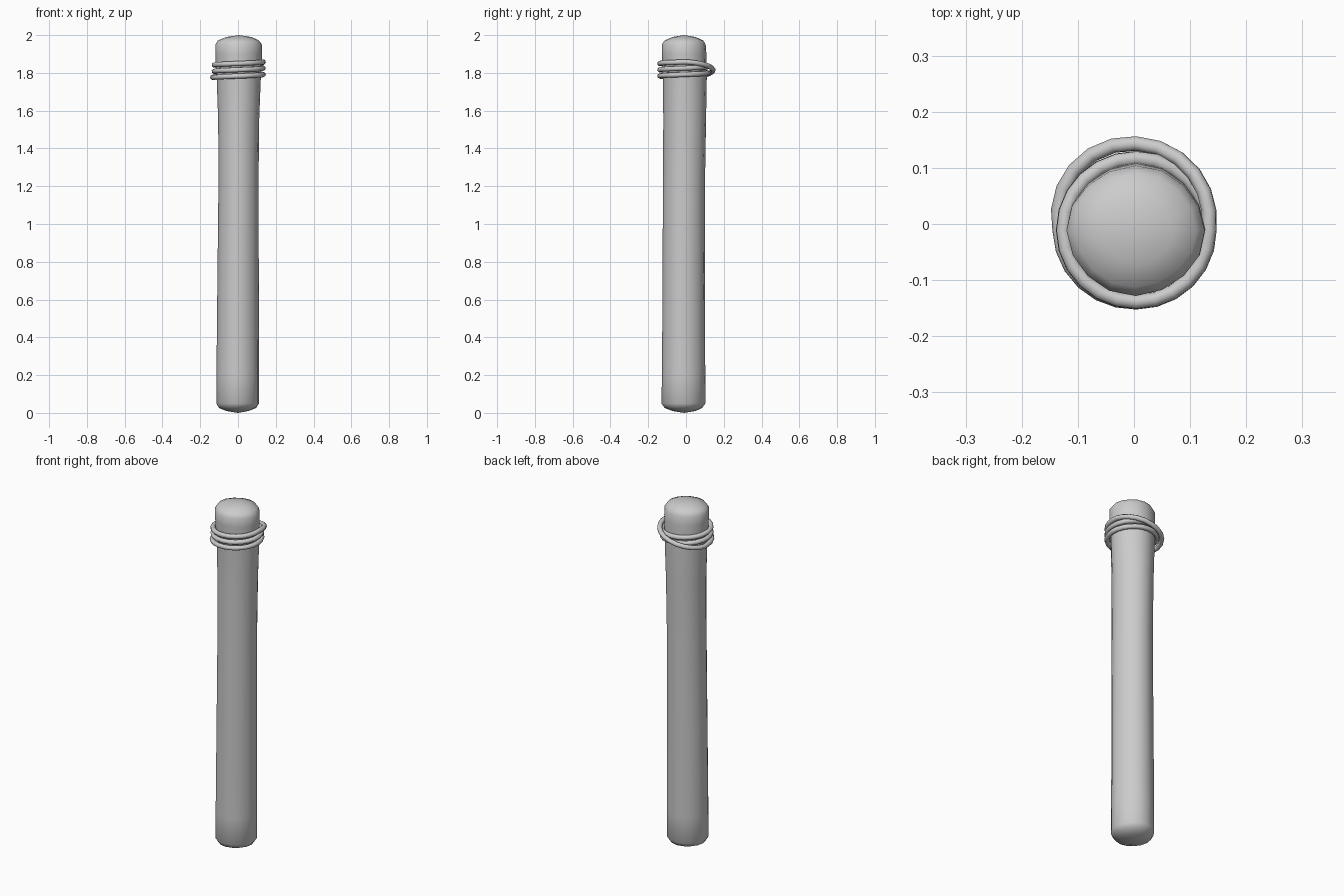
import bpy, bmesh, math

if "Cube" in bpy.data.objects:
    bpy.data.objects.remove(bpy.data.objects["Cube"])

# Post: slightly irregular lofted rings (z, x min, x max, y min, y max)
RINGS = [
    (0.010, -0.060, 0.055, -0.070, 0.050),
    (0.026, -0.100, 0.095, -0.112, 0.085),
    (0.050, -0.113, 0.110, -0.129, 0.101),
    (0.200, -0.113, 0.110, -0.126, 0.101),
    (0.700, -0.108, 0.109, -0.123, 0.099),
    (1.250, -0.102, 0.108, -0.121, 0.100),
    (1.550, -0.104, 0.111, -0.119, 0.105),
    (1.780, -0.112, 0.120, -0.121, 0.109),
    (1.900, -0.119, 0.126, -0.127, 0.107),
    (1.950, -0.119, 0.125, -0.127, 0.103),
    (1.972, -0.105, 0.110, -0.112, 0.090),
    (1.990, -0.060, 0.070, -0.070, 0.050),
]
SIDES = 16
bm = bmesh.new()
loops = []
for z, x0, x1, y0, y1 in RINGS:
    ring = []
    for i in range(SIDES):
        a = 2 * math.pi * i / SIDES
        w = 1 + 0.012 * math.cos(4 * a + 0.6)      # hewn, not quite round
        ring.append(bm.verts.new(((x0 + x1) / 2 + (x1 - x0) / 2 * w * math.cos(a),
                                  (y0 + y1) / 2 + (y1 - y0) / 2 * w * math.sin(a), z)))
    loops.append(ring)
for lo, hi in zip(loops, loops[1:]):
    for i in range(SIDES):
        j = (i + 1) % SIDES
        bm.faces.new((lo[i], lo[j], hi[j], hi[i]))
bottom = bm.verts.new((0, -0.01, 0))
top = bm.verts.new((0.005, -0.01, 2.0))
for i in range(SIDES):
    j = (i + 1) % SIDES
    bm.faces.new((loops[0][j], loops[0][i], bottom))
    bm.faces.new((loops[-1][i], loops[-1][j], top))
for f in bm.faces:
    f.smooth = True
mesh = bpy.data.meshes.new("post")
bm.to_mesh(mesh)
bm.free()
bpy.context.collection.objects.link(bpy.data.objects.new("post", mesh))


# Rope: closed coil, rising 2.5 turns, then crossing back down outside the rear
def rope_point(deg):
    bump = 0.0
    if deg <= 1080:
        z = 1.775 + 0.083 * (deg - 180) / 900
    else:
        t = (deg - 1080) / 180
        z = 1.858 - 0.083 * t * t * (3 - 2 * t)
        bump = 0.027 * math.sin(math.pi * t ** 1.2)
    a = math.radians(deg)
    # lowest turn begins slightly wide where the crossing strand joins
    bump += 0.006 * max(0, 1 - abs(deg - 180) / 90) + 0.006 * max(0, 1 - abs(deg - 1260) / 90)
    return (0.004 + (0.130 + bump) * math.cos(a),
            -0.011 + (0.128 + bump) * math.sin(a), z)


STEP = 15
points = [rope_point(d) for d in range(180, 1260, STEP)]
curve = bpy.data.curves.new("rope_coil", 'CURVE')
curve.dimensions = '3D'
curve.bevel_depth = 0.0135
curve.bevel_resolution = 2
spline = curve.splines.new('POLY')
spline.points.add(len(points) - 1)
for p, co in zip(spline.points, points):
    p.co = (*co, 1)
spline.use_cyclic_u = True
spline.use_smooth = True
bpy.context.collection.objects.link(bpy.data.objects.new("rope_coil", curve))
